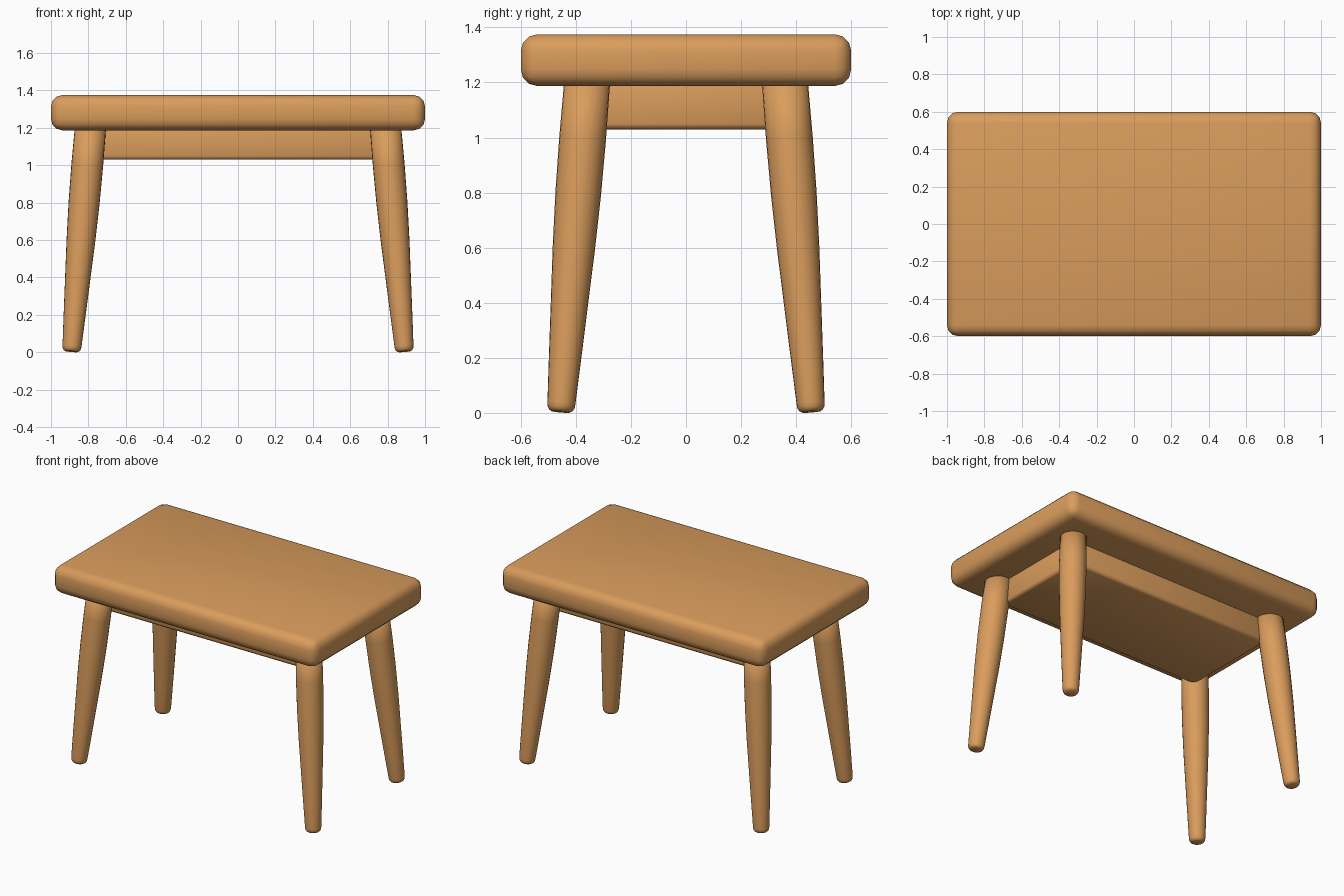
import bpy, bmesh, math
from mathutils import Vector

if "Cube" in bpy.data.objects:
    bpy.data.objects.remove(bpy.data.objects["Cube"])

wood = bpy.data.materials.new("warm wood")
wood.diffuse_color = (0.70, 0.335, 0.108, 1)
wood.use_nodes = True
wood.node_tree.nodes["Principled BSDF"].inputs["Base Color"].default_value = wood.diffuse_color


def finish(name, bm):
    bmesh.ops.recalc_face_normals(bm, faces=bm.faces)
    mesh = bpy.data.meshes.new(name)
    bm.to_mesh(mesh)
    bm.free()
    mesh.materials.append(wood)
    mesh.polygons.foreach_set("use_smooth", [True] * len(mesh.polygons))
    obj = bpy.data.objects.new(name, mesh)
    bpy.context.collection.objects.link(obj)
    return obj


def rounded_box(name, half_x, half_y, z0, z1, radius, segments):
    bm = bmesh.new()
    bmesh.ops.create_cube(bm, size=1)
    for v in bm.verts:
        v.co = (v.co.x * 2 * half_x, v.co.y * 2 * half_y,
                (z0 + z1) / 2 + v.co.z * (z1 - z0))
    bmesh.ops.bevel(bm, geom=bm.edges[:], offset=radius, segments=segments,
                    profile=0.5, affect='EDGES')
    return finish(name, bm)


def turned_leg(name, foot, top, profile, sides=24):
    """Lathe a (distance, radius) profile around the slanted leg axis."""
    bm = bmesh.new()
    axis = (top - foot).normalized()
    turn = Vector((0, 0, 1)).rotation_difference(axis)
    rings = []
    for d, r in profile:
        ring = []
        for i in range(sides):
            a = 2 * math.pi * i / sides
            ring.append(bm.verts.new(
                foot + turn @ Vector((r * math.cos(a), r * math.sin(a), d))))
        rings.append(ring)
    for low, high in zip(rings, rings[1:]):
        for i in range(sides):
            j = (i + 1) % sides
            bm.faces.new((low[i], low[j], high[j], high[i]))
    bm.faces.new(rings[0])
    bm.faces.new(rings[-1])
    return finish(name, bm)


# Table top and the solid apron block beneath it
rounded_box("table_top", 1.0, 0.6, 1.187, 1.375, 0.06, 3)
rounded_box("apron", 0.77, 0.34, 1.03, 1.22, 0.02, 2)

# Four splayed, tapered legs with rounded feet
leg_profile = [(0.0, 0.034), (0.006, 0.043), (0.016, 0.049), (0.032, 0.051),
               (0.2, 0.059), (0.4, 0.068), (0.6, 0.077), (0.8, 0.083),
               (1.0, 0.085), (1.24, 0.083)]
for side, sx in (("left", -1), ("right", 1)):
    for end, sy in (("front", -1), ("back", 1)):
        turned_leg(f"{end}_{side}_leg",
                   Vector((sx * 0.89, sy * 0.455, 0.004)),
                   Vector((sx * 0.79, sy * 0.36, 1.19)), leg_profile)
